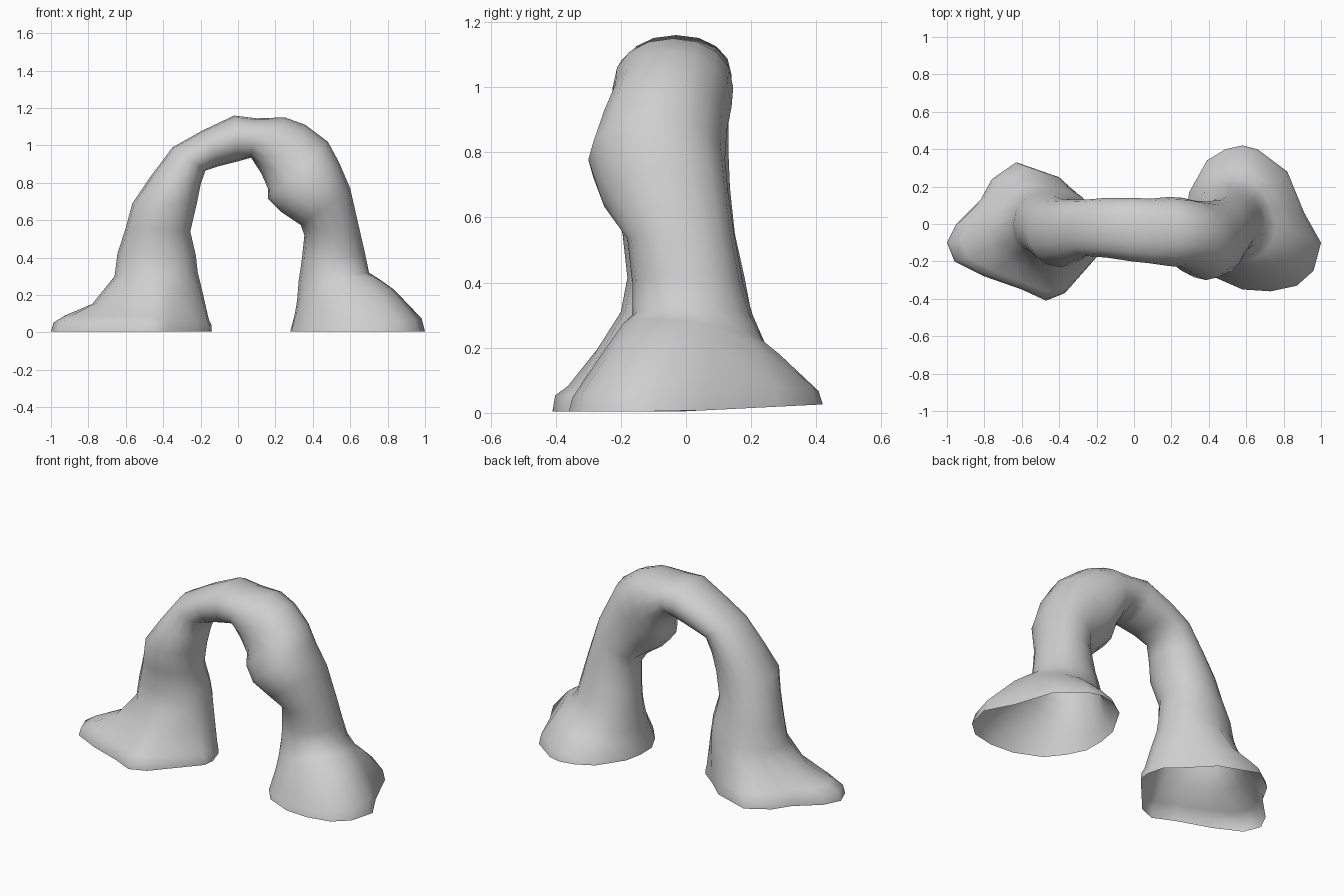
import bpy, bmesh, math
from mathutils import Vector

if "Cube" in bpy.data.objects:
    bpy.data.objects.remove(bpy.data.objects["Cube"], do_unlink=True)

SIDES = 16
ANGLES = [2 * math.pi * k / SIDES for k in range(SIDES)]


def power(v, e=0.94):
    return math.copysign(abs(v) ** e, v)


def section(xo, zo, xi, zi, front, back):
    """Slightly boxy ring: outer point, back, inner point, front."""
    outer, inner = Vector((xo, 0, zo)), Vector((xi, 0, zi))
    mid, half = (outer + inner) / 2, (outer - inner) / 2
    ring = []
    for a in ANGLES:
        p = mid + half * power(math.cos(a))
        p.y = (front + back) / 2 + (back - front) / 2 * power(math.sin(a))
        ring.append(p)
    return ring


def flare(foot, leg, t, rise, tilt, lift):
    """Ring between footprint and leg; tilt raises the outside, lift the back."""
    ring = []
    for f, l, a in zip(foot, leg, ANGLES):
        p = f.lerp(l, t)
        p.z = f.z + (l.z - f.z) * (rise + tilt * math.cos(a) + lift * math.sin(a))
        ring.append(p)
    return ring


def footprint(points):
    return [Vector((x, y, 0.005 + 0.02 * max(0, y) / 0.4)) for x, y in points]


# Footprints: outer tip, back, inner side, front
right_foot = footprint([
    (-1, -.1), (-.95, 0), (-.82, .13), (-.76, .24), (-.63, .33), (-.4, .25),
    (-.27, .13), (-.17, .05), (-.14, -.05), (-.15, -.12), (-.22, -.2),
    (-.37, -.37), (-.47, -.41), (-.6, -.35), (-.8, -.28), (-.96, -.2)])
left_foot = footprint([
    (1, -.1), (.91, .06), (.82, .28), (.66, .4), (.58, .42), (.49, .4),
    (.39, .34), (.295, .17), (.28, .05), (.285, -.07), (.34, -.18),
    (.42, -.28), (.58, -.35), (.73, -.36), (.87, -.33), (.96, -.25)])

# Sections along the arch: outer x, z, inner x, z, front y, back y
span = [section(*s) for s in (
    (-.66, .30, -.215, .32, -.20, .20),
    (-.645, .42, -.225, .41, -.18, .18),
    (-.60, .56, -.255, .54, -.195, .15),
    (-.565, .69, -.22, .69, -.23, .135),
    (-.47, .83, -.20, .79, -.20, .13),
    (-.35, .99, -.175, .865, -.17, .13),
    (-.19, 1.08, -.10, .89, -.18, .14),
    (-.02, 1.16, 0, .915, -.20, .14),
    (.10, 1.145, .07, .935, -.21, .135),
    (.25, 1.15, .125, .85, -.225, .145),
    (.36, 1.11, .16, .77, -.23, .14),
    (.48, 1.02, .16, .715, -.265, .125),
    (.54, .91, .23, .645, -.30, .12),
    (.60, .77, .335, .575, -.265, .13),
    (.65, .55, .355, .52, -.18, .15),
    (.68, .42, .34, .38, -.165, .175),
    (.70, .32, .325, .28, -.165, .205))]

rings = [right_foot,
         flare(right_foot, span[0], .04, .14, .02, -.02),
         flare(right_foot, span[0], .22, .25, .04, 0),
         flare(right_foot, span[0], .65, .58, -.08, -.04),
         *span,
         flare(left_foot, span[-1], .8, .74, .14, -.1),
         flare(left_foot, span[-1], .55, .53, .18, -.05),
         flare(left_foot, span[-1], .06, .13, .09, .02),
         left_foot]

# Skin the rings into one hollow shell, open under both feet
bm = bmesh.new()
loops = [[bm.verts.new(p) for p in ring] for ring in rings]
for a, b in zip(loops, loops[1:]):
    for k in range(SIDES):
        n = (k + 1) % SIDES
        bm.faces.new((a[k], a[n], b[n], b[k]))
bmesh.ops.recalc_face_normals(bm, faces=bm.faces)
mesh = bpy.data.meshes.new("rock_arch")
bm.to_mesh(mesh)
bm.free()
arch = bpy.data.objects.new("rock_arch", mesh)
bpy.context.collection.objects.link(arch)

# Plain stone colour
stone = bpy.data.materials.new("pale_grey_stone")
stone.use_nodes = True
colour = (0.62, 0.62, 0.62, 1)
stone.diffuse_color = colour
stone.node_tree.nodes["Principled BSDF"].inputs["Base Color"].default_value = colour
mesh.materials.append(stone)

bpy.context.view_layer.objects.active = arch
arch.select_set(True)
bpy.ops.object.shade_smooth()
